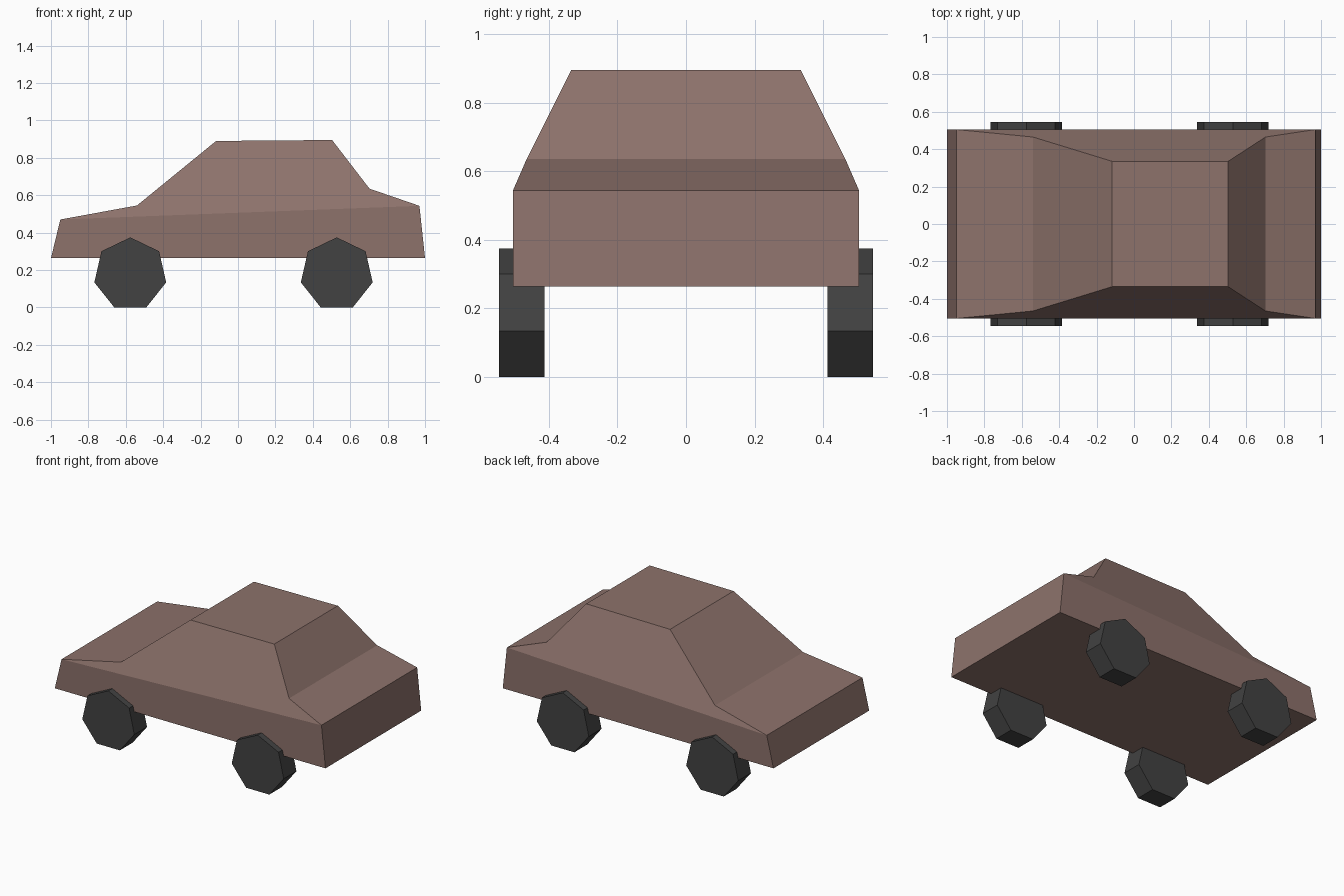
import bpy, bmesh, math

cube = bpy.data.objects.get("Cube")
if cube:
    bpy.data.objects.remove(cube, do_unlink=True)


def material(name, rgb):
    mat = bpy.data.materials.new(name)
    mat.use_nodes = True
    mat.diffuse_color = (*rgb, 1)
    mat.node_tree.nodes["Principled BSDF"].inputs["Base Color"].default_value = (*rgb, 1)
    return mat


def finish(bm, name, mat):
    bmesh.ops.recalc_face_normals(bm, faces=bm.faces[:])
    mesh = bpy.data.meshes.new(name)
    bm.to_mesh(mesh)
    bm.free()
    mesh.materials.append(mat)
    obj = bpy.data.objects.new(name, mesh)
    bpy.context.collection.objects.link(obj)
    return obj


paint = material("dusty_brown_paint", (0.266, 0.168, 0.147))
rubber = material("dark_grey_rubber", (0.054, 0.054, 0.054))

# Car body: side outline as (x, z, half width), bridged across the car
outline = [
    (-1.0, 0.263, 0.505),   # nose bottom
    (-0.95, 0.47, 0.505),   # bonnet edge
    (-0.54, 0.545, 0.465),  # windscreen base
    (-0.117, 0.89, 0.335),  # roof front
    (0.503, 0.895, 0.335),  # roof rear
    (0.703, 0.635, 0.465),  # rear window base
    (0.97, 0.543, 0.505),   # boot edge
    (1.0, 0.263, 0.505),    # tail bottom
]
bm = bmesh.new()
near = [bm.verts.new((x, -w, z)) for x, z, w in outline]
far = [bm.verts.new((x, w, z)) for x, z, w in outline]
for i in range(len(outline)):
    j = (i + 1) % len(outline)
    bm.faces.new((near[i], near[j], far[j], far[i]))
for side in (near, far):
    bm.faces.new((side[0], side[1], side[6], side[7]))  # lower flank
    bm.faces.new(side[1:7])                             # sloping upper flank
finish(bm, "car_body", paint)


# Seven-sided wheels, point up and flat edge on the ground
radius = 0.197
axle_height = radius * math.cos(math.pi / 7)
inner, outer = 0.412, 0.546


def wheel(name, x, side):
    bm = bmesh.new()
    angles = [math.tau * i / 7 for i in range(7)]
    rim = [bm.verts.new((x + radius * math.sin(a), side * inner,
                         axle_height + radius * math.cos(a))) for a in angles]
    cap = bm.faces.new(rim)
    new = bmesh.ops.extrude_face_region(bm, geom=[cap], use_keep_orig=True)["geom"]
    bmesh.ops.translate(bm, vec=(0, side * (outer - inner), 0),
                        verts=[v for v in new if isinstance(v, bmesh.types.BMVert)])
    finish(bm, name, rubber)


for end, x in (("right", -0.576), ("left", 0.528)):
    for face, side in (("front", -1), ("back", 1)):
        wheel(f"{face}_{end}_wheel", x, side)
